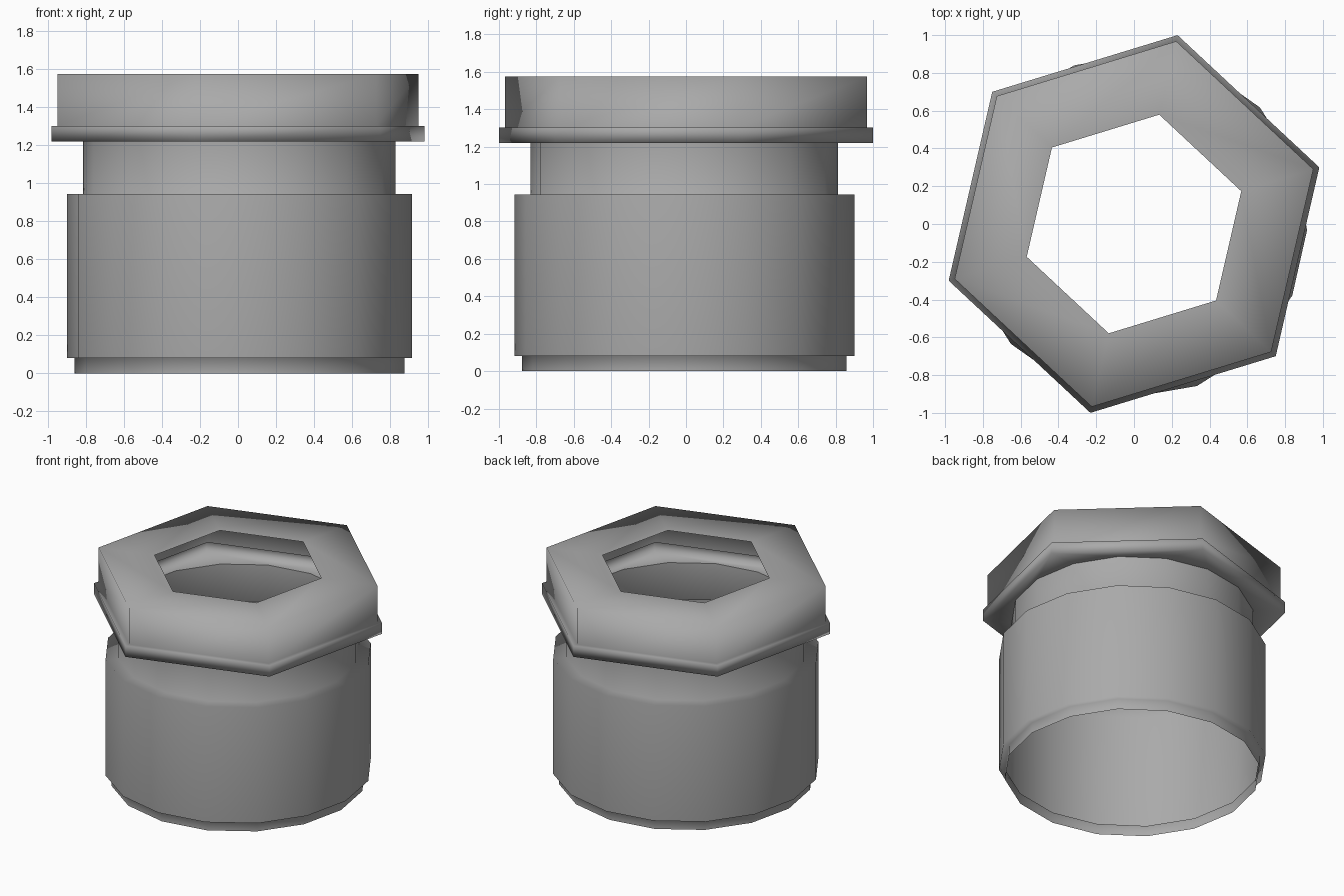
import bpy, bmesh
from math import cos, sin, radians

cube = bpy.data.objects.get("Cube")
if cube:
    bpy.data.objects.remove(cube, do_unlink=True)

# One plain grey metal
metal = bpy.data.materials.new("grey_metal")
metal.use_nodes = True
grey = (0.4, 0.4, 0.4, 1)
metal.diffuse_color = grey
metal.node_tree.nodes["Principled BSDF"].inputs["Base Color"].default_value = grey


def round_ring(r, z):
    return [(0.0075 + r * cos(radians(a * 22.5 - 1.5)),
             -0.009 + r * sin(radians(a * 22.5 - 1.5)), z) for a in range(16)]


def hex_ring(r, z):
    return [(r * cos(radians(a * 60 + 17)),
             r * sin(radians(a * 60 + 17)), z) for a in range(6)]


def nearest_corner(a):
    """Hexagon corner closest to the middle of round edge a."""
    return round(((a + 0.5) * 22.5 - 18.5) / 60) % 6


def join(bm, low, high):
    """Faces between two neighbouring rings, facing outwards."""
    n = len(low)
    for i in range(n):
        j = (i + 1) % n
        if n == len(high):
            bm.faces.new((low[i], low[j], high[j], high[i]))
            continue
        # Round ring to hexagon: fans, plus one triangle per hexagon side
        here, before = nearest_corner(i), nearest_corner((i - 1) % n)
        bm.faces.new((low[i], low[j], high[here]))
        if here != before:
            bm.faces.new((low[i], high[here], high[before]))


def shell(name, rings):
    """Open thin shell through a stack of rings, softly shaded by face area."""
    bm = bmesh.new()
    loops = [[bm.verts.new(p) for p in ring] for ring in rings]
    for low, high in zip(loops, loops[1:]):
        join(bm, low, high)
    for f in bm.faces:
        f.smooth = True
    mesh = bpy.data.meshes.new(name)
    bm.to_mesh(mesh)
    bm.free()
    mesh.materials.append(metal)
    obj = bpy.data.objects.new(name, mesh)
    bpy.context.collection.objects.link(obj)
    soft = obj.modifiers.new("area_normals", 'WEIGHTED_NORMAL')
    soft.mode = 'FACE_AREA'


# Sleeve: bottom lip, wide barrel, narrower neck
shell("sleeve", [round_ring(0.868, 0), round_ring(0.868, 0.08),
                 round_ring(0.909, 0.08), round_ring(0.909, 0.945),
                 round_ring(0.823, 0.945), round_ring(0.823, 1.22)])

# Hexagonal head: underside, flange, head walls, top face with hexagonal hole
shell("hex_head", [round_ring(0.823, 1.22), hex_ring(1.026, 1.22),
                   hex_ring(1.026, 1.303), hex_ring(0.993, 1.303),
                   hex_ring(0.993, 1.575), hex_ring(0.594, 1.575)])
